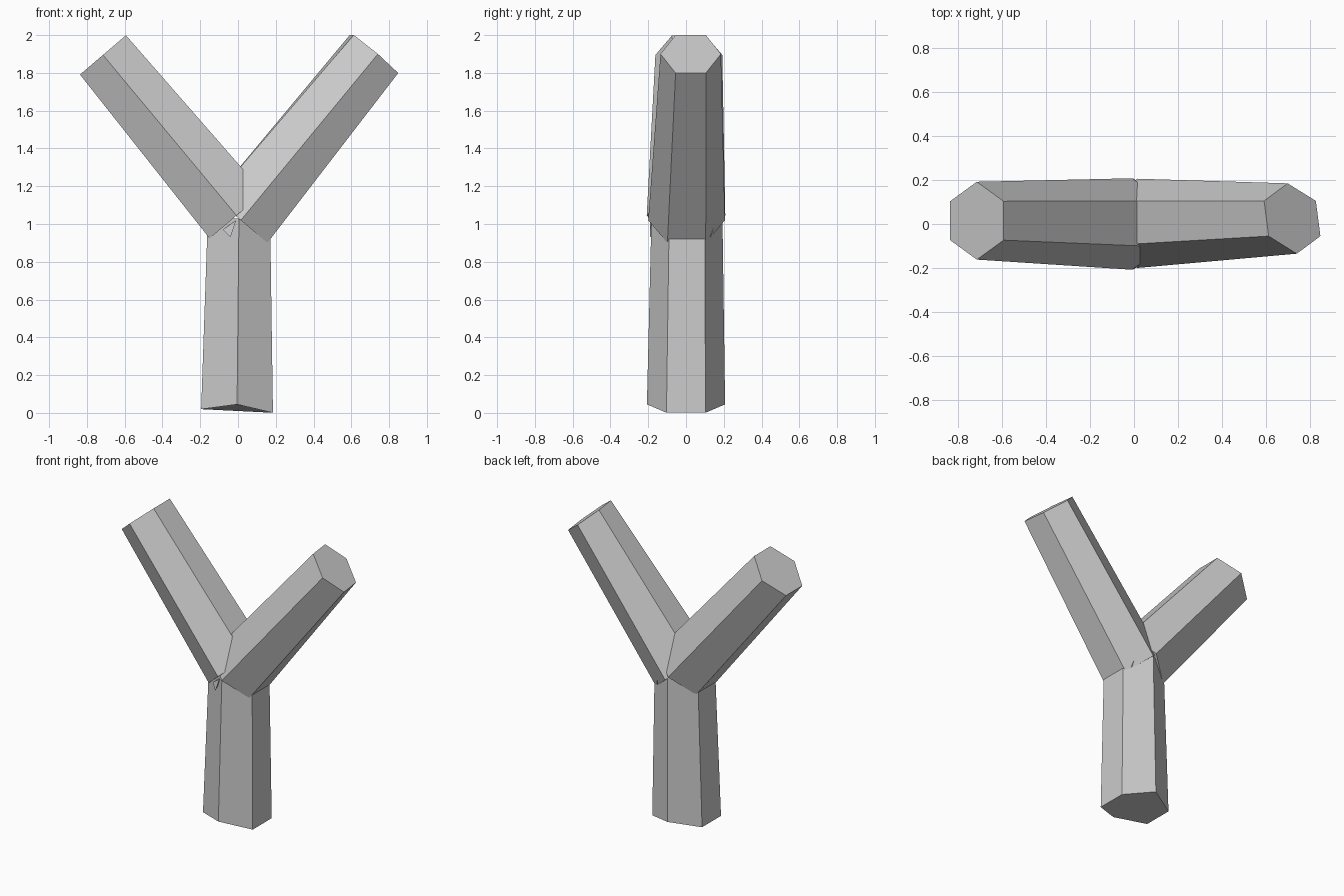
import bpy, bmesh, math
from mathutils import Vector

cube = bpy.data.objects.get("Cube")
if cube:
    bpy.data.objects.remove(cube)

grey = bpy.data.materials.new("plain grey")
grey.use_nodes = True
tone = (0.6, 0.6, 0.6, 1)
grey.diffuse_color = tone
grey.node_tree.nodes["Principled BSDF"].inputs["Base Color"].default_value = tone


def finish(name, bm):
    bmesh.ops.recalc_face_normals(bm, faces=bm.faces)
    mesh = bpy.data.meshes.new(name)
    bm.to_mesh(mesh)
    bm.free()
    mesh.materials.append(grey)
    obj = bpy.data.objects.new(name, mesh)
    bpy.context.collection.objects.link(obj)
    return obj


def ring(bm, centre, across, depth, half_width, half_depth):
    """Six-sided ring with one corner at the front and one at the back."""
    verts = []
    for i in range(6):
        a = math.radians(60 * i - 90)
        w = half_width * math.cos(a) / math.cos(math.pi / 6)
        verts.append(bm.verts.new(centre + across * w + depth * half_depth * math.sin(a)))
    return verts


def bar(name, start, end, across, size0, size1, lean=0):
    """Tapered hexagonal bar; lean skews the far end cap."""
    bm = bmesh.new()
    across = Vector(across).normalized()
    r0 = ring(bm, Vector(start), across, Vector((0, 1, 0)), *size0)
    r1 = ring(bm, Vector(end), across, Vector((lean, 1, 0)), *size1)
    for i in range(6):
        j = (i + 1) % 6
        bm.faces.new((r0[i], r0[j], r1[j], r1[i]))
    bm.faces.new(r0[::-1])
    bm.faces.new(r1)
    return finish(name, bm)


# Upright stem, with its front and back foot corners slightly raised
stem = bar("stem", (-0.005, 0, 0.01), (0.005, 0.005, 1.03), (1, 0, 0),
           (0.19, 0.207), (0.165, 0.188))
for v in stem.data.vertices:
    if v.co.z < 0.5:
        v.co.z = 0.045 if abs(v.co.y) > 0.15 else 0.01 - 0.05 * v.co.x

# Two raised branches
bar("left_branch", (0.015, 0.003, 1.02), (0.72, 0.025, 1.9), (0.76, 0, -0.65),
    (0.185, 0.203), (0.155, 0.16), -0.13)
bar("right_branch", (-0.008, 0, 1.045), (-0.715, 0.015, 1.895), (-0.76, 0, -0.65),
    (0.187, 0.208), (0.16, 0.177))


# Small jagged slivers at the joint
def sliver(name, points):
    bm = bmesh.new()
    bmesh.ops.convex_hull(bm, input=[bm.verts.new(p) for p in points])
    finish(name, bm)


sliver("front_sliver", [(-0.08, -0.16, 0.97), (-0.04, -0.19, 0.93),
                        (-0.01, -0.19, 1.02), (-0.04, -0.12, 1.0)])
sliver("back_sliver", [(0.13, 0.09, 0.98), (0.13, 0.13, 0.93),
                       (0.1, 0.18, 1.08), (0.05, 0.12, 1.0)])
